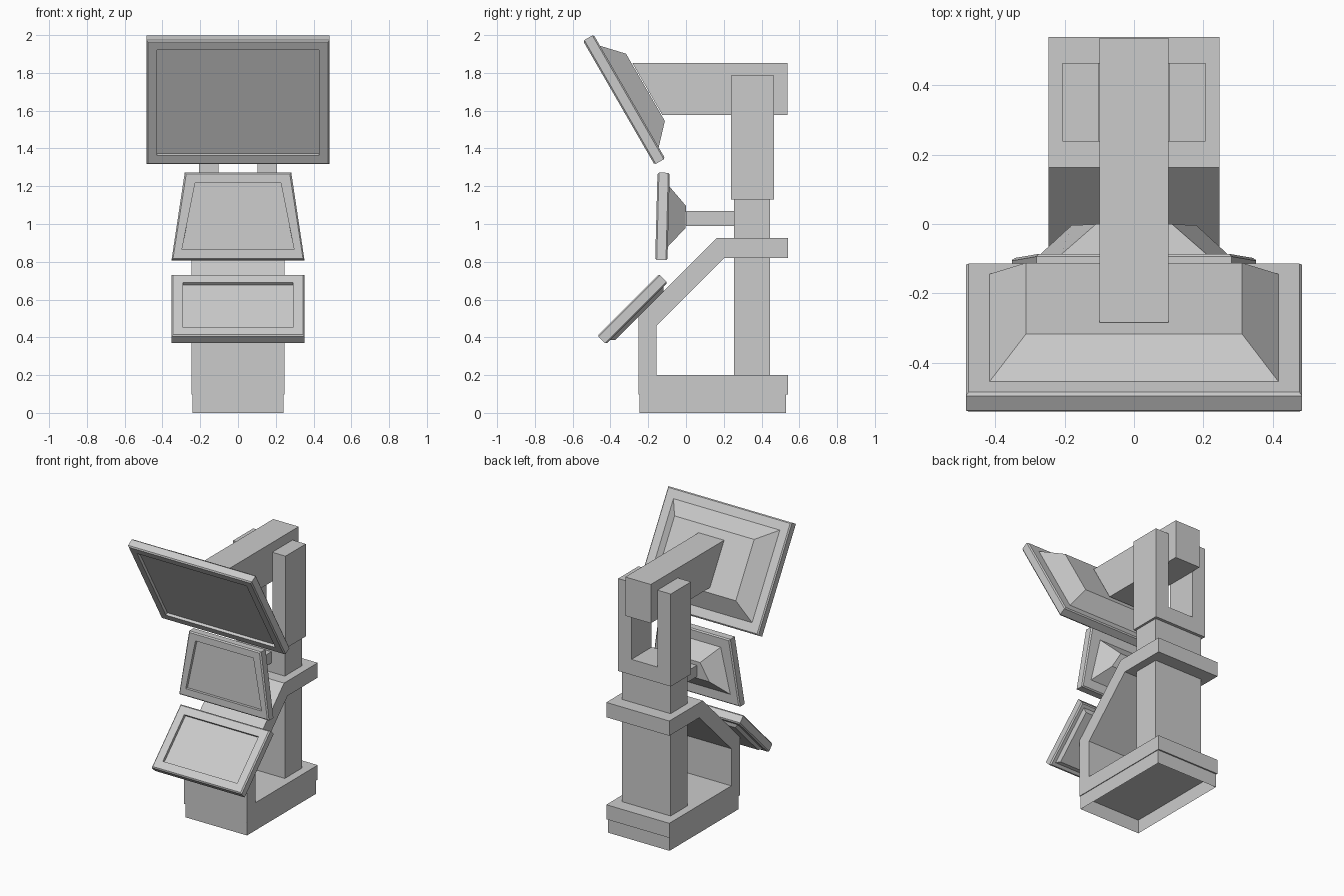
import bpy, bmesh
from math import radians
from mathutils import Vector

if "Cube" in bpy.data.objects:
    bpy.data.objects.remove(bpy.data.objects["Cube"])


def finish(name, bm):
    bmesh.ops.recalc_face_normals(bm, faces=bm.faces)
    mesh = bpy.data.meshes.new(name)
    bm.to_mesh(mesh)
    bm.free()
    obj = bpy.data.objects.new(name, mesh)
    bpy.context.collection.objects.link(obj)
    return obj


def extrude(name, points, direction):
    """Close a planar outline and sweep it along a direction."""
    bm = bmesh.new()
    face = bm.faces.new([bm.verts.new(p) for p in points])
    moved = bmesh.ops.extrude_face_region(bm, geom=[face], use_keep_orig=True)
    verts = [g for g in moved["geom"] if isinstance(g, bmesh.types.BMVert)]
    bmesh.ops.translate(bm, verts=verts, vec=Vector(direction))
    return finish(name, bm)


def side_profile(name, points, half):
    return extrude(name, [(-half, y, z) for y, z in points], (2 * half, 0, 0))


def box(name, half, y0, y1, z0, z1):
    return side_profile(name, [(y0, z0), (y1, z0), (y1, z1), (y0, z1)], half)


def panel(name, low, top, height, centre, tilt, rings):
    """Loft inset four-sided rings (inset, depth) from recessed glass to back cap."""
    bm = bmesh.new()
    h = height / 2
    loops = []
    for d, w in rings:
        loops.append([bm.verts.new(p) for p in (
            (-low + d, w, -h + d), (low - d, w, -h + d),
            (top - d, w, h - d), (-top + d, w, h - d))])
    for a, b in zip(loops, loops[1:]):
        for i in range(4):
            j = (i + 1) % 4
            bm.faces.new((a[i], a[j], b[j], b[i]))
    bm.faces.new(loops[0])
    bm.faces.new(loops[-1])
    obj = finish(name, bm)
    obj.location = (0, *centre)
    obj.rotation_euler.x = radians(-tilt)
    return obj


def ring_set(frame, back_margin, back_inset, back_depth):
    t, c = 0.065, 0.008
    return [(frame, 0.02), (frame, 0), (c, 0), (0, c), (0, t - c), (c, t),
            (back_margin, t), (back_margin + back_inset, t + back_depth)]


# Open-bottomed plinth
plinth = box("plinth", 0.242, -0.245, 0.53, 0, 0.097)
bm = bmesh.new()
bm.from_mesh(plinth.data)
caps = [f for f in bm.faces if abs(f.normal.z) > 0.9]
bmesh.ops.delete(bm, geom=caps, context='FACES')
bm.to_mesh(plinth.data)
bm.free()

# Folded body strap
side_profile("body_frame", [
    (-0.252, 0.097), (0.54, 0.097), (0.54, 0.2), (-0.155, 0.2), (-0.155, 0.463),
    (0.203, 0.82), (0.54, 0.82), (0.54, 0.925), (0.163, 0.925), (-0.252, 0.51)], 0.247)

# Column, fork and the two supports
box("column", 0.19, 0.253, 0.444, 0.2, 1.135)
fork = [(-0.206, 1.13), (0.206, 1.13), (0.206, 1.785), (0.102, 1.785),
        (0.102, 1.24), (-0.102, 1.24), (-0.102, 1.785), (-0.206, 1.785)]
extrude("fork", [(x, 0.238, z) for x, z in fork], (0, 0.227, 0))
side_profile("top_arm", [(-0.125, 1.577), (0.537, 1.577),
                         (0.537, 1.852), (-0.284, 1.852)], 0.1)
box("middle_support", 0.085, 0.0, 0.26, 0.99, 1.07)

# Screens
panel("top_screen", 0.485, 0.485, 0.757, (-0.356, 1.642), -30,
      ring_set(0.056, 0.068, 0.105, 0.098))
panel("middle_screen", 0.352, 0.282, 0.463, (-0.157, 1.041), 1.5,
      ring_set(0.055, 0.072, 0.1, 0.09))
panel("lower_screen", 0.352, 0.352, 0.46, (-0.306, 0.572), 45,
      ring_set(0.061, 0.03, 0.02, 0.018))
